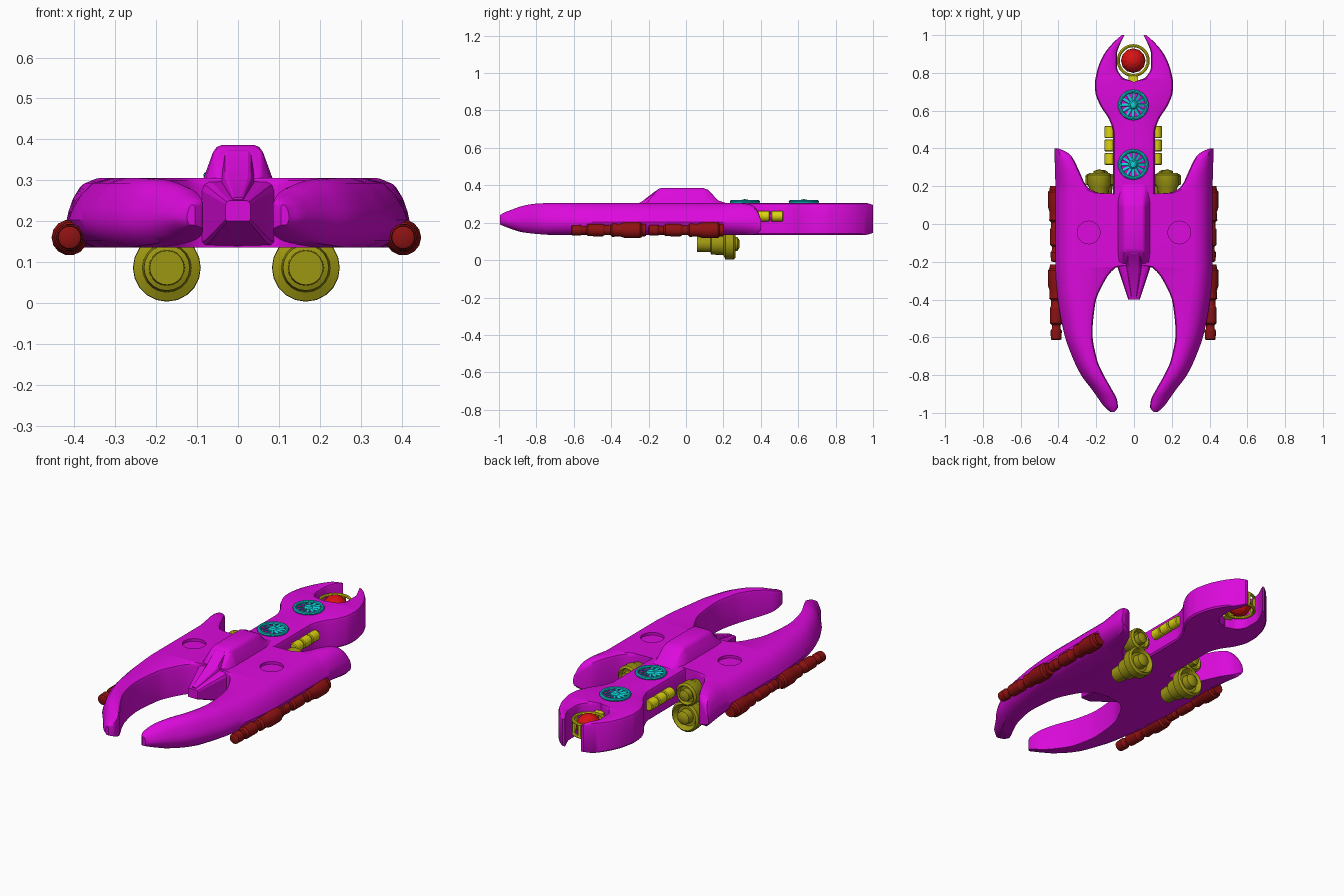
import bpy, bmesh, math
from mathutils import Matrix, Vector

cube = bpy.data.objects.get("Cube")
if cube:
    bpy.data.objects.remove(cube, do_unlink=True)


def material(name, r, g, b):
    m = bpy.data.materials.new(name)
    m.use_nodes = True
    m.diffuse_color = (r, g, b, 1)
    m.node_tree.nodes["Principled BSDF"].inputs["Base Color"].default_value = (r, g, b, 1)
    return m


magenta = material("magenta hull", .72, .003, .72)
cyan = material("cyan fan", .005, .62, .66)
yellow = material("bright yellow", .72, .66, .005)
olive = material("olive yellow", .34, .31, .006)
red = material("bright red", .7, .006, .006)
dark_red = material("dark red", .27, .006, .006)


def finish(name, bm, mat, angle=35, mirror=False):
    """Turn a bmesh into a shaded object."""
    bmesh.ops.recalc_face_normals(bm, faces=bm.faces)
    mesh = bpy.data.meshes.new(name)
    bm.to_mesh(mesh)
    bm.free()
    mesh.materials.append(mat)
    obj = bpy.data.objects.new(name, mesh)
    bpy.context.collection.objects.link(obj)
    bpy.ops.object.select_all(action='DESELECT')
    obj.select_set(True)
    bpy.context.view_layer.objects.active = obj
    if angle:
        bpy.ops.object.shade_smooth_by_angle(angle=math.radians(angle))
    if mirror:
        obj.modifiers.new("Mirror", 'MIRROR').use_mirror_merge = False
    return obj


def skin(bm, rings):
    """Bridge equal rings of points and cap both ends."""
    loops = [[bm.verts.new(p) for p in ring] for ring in rings]
    n = len(loops[0])
    for a, b in zip(loops, loops[1:]):
        for i in range(n):
            j = (i + 1) % n
            bm.faces.new((a[i], a[j], b[j], b[i]))
    bm.faces.new(loops[0])
    bm.faces.new(loops[-1])


def smooth_rows(rows, steps):
    """Interpolate rows over their first column without overshoot."""
    def tangent(i, c):
        if i == 0 or i == len(rows) - 1:
            k = min(i, len(rows) - 2)
            return (rows[k + 1][c] - rows[k][c]) / (rows[k + 1][0] - rows[k][0])
        p, q, r = rows[i - 1:i + 2]
        d, e = (q[c] - p[c]) / (q[0] - p[0]), (r[c] - q[c]) / (r[0] - q[0])
        return 2 * d * e / (d + e) if d * e > 0 else 0
    out = []
    for i, (a, b) in enumerate(zip(rows, rows[1:])):
        h = b[0] - a[0]
        for s in range(steps):
            t = s / steps
            out.append([a[0] + h * t] + [
                a[c] + (b[c] - a[c]) * t * t * (3 - 2 * t)
                + h * t * (1 - t) * ((1 - t) * tangent(i, c) - t * tangent(i + 1, c))
                for c in range(1, len(a))])
    return out + [list(rows[-1])]


def loft(name, rows, section, steps=1, angle=35):
    """Half body along y; rows hold y, inner x, outer x, low z, high z in hundredths."""
    bm = bmesh.new()
    rings = []
    for row in smooth_rows(rows, steps):
        y, xi, xo, zl, zh = (v / 100 for v in row)
        rings.append([(x, y, z) for x, z in section(xi, xo, zl, zh)])
    skin(bm, rings)
    return finish(name, bm, magenta, angle, True)


# Cross-sections
def wing_section(xi, xo, zl, zh):
    h, w = zh - zl, xo - xi
    s = min(.1, w * .6)
    b = min(.02, w * .2, max(xi, 0) * .3)
    outer = [(.65, 0), (.3, .1), (.08, .24), (0, .4), (.1, .56), (.3, .76), (.6, .93), (1, 1)]
    return ([(xi, zl)] + [(xo - s * u, zl + h * v) for u, v in outer]
            + [(xi + b, zh), (xi + b * .3, zh - b * .3), (xi, zh - b)])


def boom_section(xi, xo, zl, zh):
    w = xo - xi
    b = min(.02, w * .3)
    c = b if xi > .01 else 0
    return [(xi, zl), (xo - b * .4, zl), (xo, zl + b * .4), (xo, zh - b), (xo - b * .3, zh - b * .3),
            (xo - b, zh), (xi + c, zh), (xi + c * .3, zh - c * .3), (xi, zh - c)]


def spine_section(xi, xo, zl, zh):
    h = zh - zl
    return [(xi, zl), (xo, zl), (xo * .92, zl + h * .2), (xo * .68, zh - h * .18),
            (xo * .58, zh - h * .05), (xo * .45, zh), (xi, zh)]


# Hull: curved prongs and wings
wings = loft("wings", [
    (-99.5, 10.5, 12.5, 19, 24), (-97, 8.5, 15.5, 18, 25.5), (-93, 9, 18.5, 16.5, 27),
    (-88, 11.5, 22, 15, 28.8), (-80, 16, 28, 14, 30.2), (-72, 19.5, 32, 13.5, 30.5),
    (-58, 22, 37, 13.5, 30.5), (-42, 20.5, 40, 13.5, 30.5), (-32, 16.5, 41, 13.5, 30.5),
    (-23, 9.5, 41.5, 13.5, 30.5), (-21, 0, 41.5, 13.5, 30.5), (15.5, 0, 41.5, 13.5, 30.5),
    (16.5, 19, 41.5, 13.5, 30.5), (20, 25, 41.6, 13.5, 30.5), (28, 29, 41.8, 13.5, 30.5),
    (35, 32.5, 42, 13.5, 29.5), (38, 35.5, 42, 14, 27), (40, 40, 42, 16, 22)], wing_section, 4)

# Shallow round wells in the wing tops
bpy.ops.mesh.primitive_cylinder_add(vertices=32, radius=.06, depth=.03, location=(.24, -.045, .305))
cutter = bpy.context.object
cutter.hide_render = True
cutter.data.materials.append(magenta)
well = wings.modifiers.new("Well", 'BOOLEAN')
well.operation, well.object = 'DIFFERENCE', cutter
bpy.context.view_layer.objects.active = wings
bpy.ops.object.modifier_move_to_index(modifier="Well", index=0)
bpy.ops.object.modifier_apply(modifier="Well")
bpy.data.objects.remove(cutter, do_unlink=True)
wings.select_set(True)
bpy.context.view_layer.objects.active = wings
bpy.ops.object.shade_smooth_by_angle(angle=math.radians(35))

# Tail boom with a claw
loft("tail_boom", [
    (10, 0, 11, 13.5, 30.5), (48, 0, 11, 13.5, 30.5), (55, 0, 13, 13.5, 30.5),
    (63, 0, 18, 13.5, 30.5), (70, 0, 20.5, 13.5, 30.5), (75, 0, 20.7, 13.5, 30.5),
    (77.5, 6, 20.3, 13.5, 30.5), (83, 9, 19, 13.5, 30.5), (90, 9, 15.8, 13.5, 30.5),
    (96, 7, 11, 13.5, 30.5), (100, 5, 6.5, 14.5, 29.5)], boom_section, 4)

# Spine, nose and raised canopy
loft("spine", [(-21, 0, 9, 29, 30.5), (-15, 0, 9, 29, 38), (-13, 0, 9, 29, 38.6),
               (9, 0, 9, 29, 38.6), (12, 0, 9, 29, 37.5), (17, 0, 9, 29, 32),
               (21, 0, 9.5, 29, 30.6)], spine_section)
loft("nose", [(-40, 0, 3, 20, 25), (-25, 0, 8, 14.5, 29), (-18, 0, 10.5, 13.5, 30.5)],
     boom_section, angle=20)
loft("canopy", [(-39, 0, 2, 22, 25.8), (-24, 0, 5.5, 22, 31), (-16, 0, 5.5, 25, 37.2),
                (-13, 0, 5, 25, 37.5)], spine_section, angle=20)


# Turned parts
def lathe(name, profile, center, mat, axis='Y', sides=20, angle=35, scale=1):
    """profile holds (distance along axis, radius) in hundredths."""
    bm = bmesh.new()
    rings = []
    for t, r in profile:
        ring = []
        for i in range(sides):
            a = math.tau * i / sides
            u, v = r * math.cos(a), r * math.sin(a)
            p = Vector((u, t, v) if axis == 'Y' else (u, v, t))
            ring.append(p * scale / 100 + Vector(center))
        rings.append(ring)
    skin(bm, rings)
    return finish(name, bm, mat, angle)


engine = [(-11, 3.5), (-11, 4.2), (-4, 4.4), (-3.5, 5.6), (3, 6), (4, 8.2), (8.5, 8.3),
          (9.5, 7.2), (7, 5.5), (7, 4), (10.5, 3.6), (11.5, 2.2), (11.7, .1)]
thruster = [(-10, 4.5), (0, 5.2), (2, 6.3), (7, 6.3), (8, 5.2), (6, 4.4), (6, 3.2), (9, 3), (10, .1)]
gun = [(-20, 2), (-19.5, 2.8), (-15, 3), (-14, 2.3), (-12, 2.3), (-11, 3.3), (-3, 3.4), (-2, 2.7),
       (1, 2.7), (2, 3.7), (6, 3.4), (9, 4.4), (17, 4.4), (18, 3.5), (20, 3.3), (20, .1)]
drum = [(-3.2, 2.4), (-2.8, 2.9), (2.8, 2.9), (3.2, 2.4)]

for side, sign in (("left", 1), ("right", -1)):
    x = lambda d: sign * d - .004
    lathe(side + "_lower_engine", engine, (x(.17), .17, .086), olive)
    lathe(side + "_upper_thruster", thruster, (x(.18), .19, .215), olive)
    for part, y in (("front", -.415), ("rear", 0)):
        lathe(f"{side}_{part}_gun", gun, (x(.408), y, .16), dark_red, sides=14)
    for n in range(3):
        lathe(f"{side}_drum_{n + 1}", drum, (x(.123), .345 + n * .071, .235), yellow, sides=14)

# Fans on the boom
fan_hub = [(-1, 2.6), (1, 2.6), (2.2, 1.6), (2.5, .1)]
for n, y in enumerate((.315, .63), 1):
    bpy.ops.mesh.primitive_torus_add(location=(-.004, y, .312), major_radius=.072,
                                     minor_radius=.009, major_segments=32, minor_segments=8)
    rim = bpy.context.object
    rim.name = f"fan_{n}_rim"
    rim.data.materials.append(cyan)
    bpy.ops.object.shade_smooth_by_angle()
    lathe(f"fan_{n}_hub", fan_hub, (-.004, y, .301), cyan, 'Z')
    bm = bmesh.new()
    for i in range(12):
        spin = Matrix.Rotation(math.tau * i / 12, 4, 'Z')
        tilt = Matrix.Rotation(.4, 4, 'X')
        place = Matrix.Translation((-.004, y, .311)) @ spin @ Matrix.Translation((.045, 0, 0)) @ tilt
        bmesh.ops.create_cube(bm, size=1, matrix=place @ Matrix.Diagonal((.055, .014, .005, 1)))
    finish(f"fan_{n}_blades", bm, cyan, 0)

# Ball turret held in the claw
hub = Vector((-.004, .865, .225))
ball = [(6.5 * math.sin(a), max(6.5 * math.cos(a), .1))
        for a in (math.pi * (k / 10 - .5) for k in range(11))]
lathe("turret_ball", ball, hub, red, 'Z', 12, 0)
for name, dz in (("upper", .035), ("lower", -.035)):
    bpy.ops.mesh.primitive_torus_add(location=hub + Vector((0, 0, dz)), major_radius=.079,
                                     minor_radius=.008, major_segments=28, minor_segments=8)
    ring = bpy.context.object
    ring.name = f"turret_{name}_ring"
    ring.data.materials.append(yellow)
    bpy.ops.object.shade_smooth_by_angle()
bm = bmesh.new()
for i in range(8):
    turn = Matrix.Translation(hub) @ Matrix.Rotation(math.tau * i / 8, 4, 'Z')
    bmesh.ops.create_cube(bm, size=1, matrix=turn @ Matrix.Translation((.079, 0, 0))
                          @ Matrix.Diagonal((.012, .014, .07, 1)))
bmesh.ops.create_cube(bm, size=1, matrix=Matrix.Translation(hub - Vector((0, .1, 0)))
                      @ Matrix.Diagonal((.05, .04, .08, 1)))
finish("turret_cage", bm, yellow, 0)
